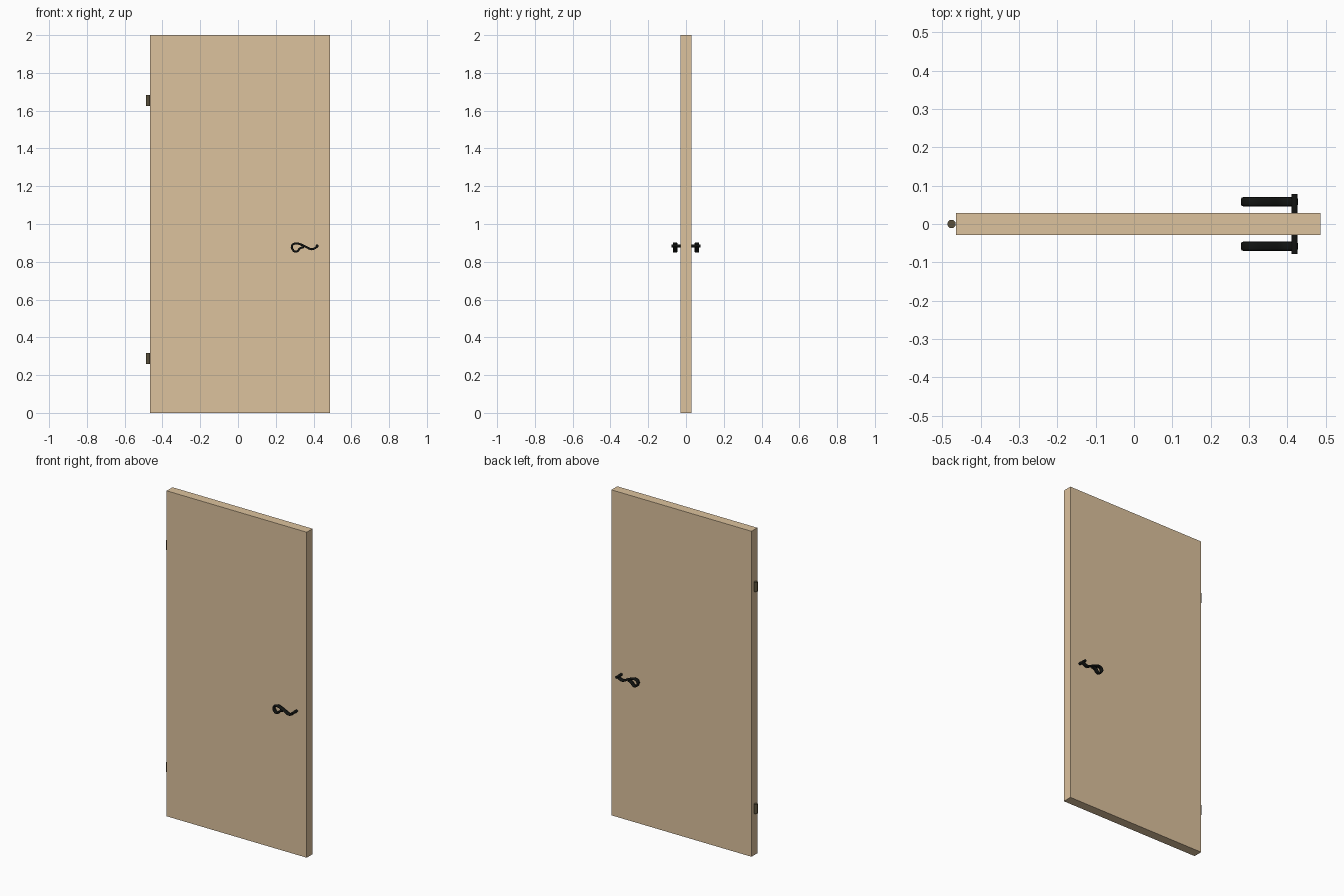
import bpy, bmesh, math
from mathutils import Vector

if "Cube" in bpy.data.objects:
    bpy.data.objects.remove(bpy.data.objects["Cube"])


def material(name, color):
    m = bpy.data.materials.new(name)
    m.diffuse_color = (*color, 1)
    m.use_nodes = True
    m.node_tree.nodes["Principled BSDF"].inputs["Base Color"].default_value = m.diffuse_color
    return m


wood = material("wood", (0.72, 0.54, 0.34))
bronze = material("bronze", (0.10, 0.08, 0.045))
black = material("black_iron", (0.006, 0.007, 0.006))


def cylinder(name, radius, depth, loc, rot, sides, mat):
    bpy.ops.mesh.primitive_cylinder_add(vertices=sides, radius=radius, depth=depth,
                                        location=loc, rotation=rot)
    ob = bpy.context.object
    ob.name = name
    ob.data.materials.append(mat)
    return ob


def smooth_path(pts, steps):
    # Catmull-Rom through the points
    p = [2 * pts[0] - pts[1]] + pts + [2 * pts[-1] - pts[-2]]
    out = []
    for i in range(1, len(p) - 2):
        a, b, c, d = p[i - 1:i + 3]
        for s in range(steps):
            t = s / steps
            out.append(0.5 * (2 * b + (c - a) * t + (2 * a - 5 * b + 4 * c - d) * t * t
                              + (3 * b - a - 3 * c + d) * t ** 3))
    return out + [pts[-1]]


def lever(name, y, half_width, r):
    # curled strap swept with a rounded-edge section
    pts = [Vector((x, 0, z)) for x, z in [
        (0.424, 0.887), (0.408, 0.872), (0.385, 0.867), (0.35, 0.884), (0.315, 0.897),
        (0.291, 0.892), (0.285, 0.874), (0.299, 0.855), (0.316, 0.857),
        (0.328, 0.871), (0.348, 0.878)]]
    path = smooth_path(pts, 5)
    section = []
    for side in (1, -1):
        for k in range(5):
            a = math.pi * k / 4
            section.append((side * r * math.cos(a),
                            side * (half_width - r + r * math.sin(a))))
    bm = bmesh.new()
    rings = []
    for i, c in enumerate(path):
        t = (path[min(i + 1, len(path) - 1)] - path[max(i - 1, 0)]).normalized()
        n = Vector((-t.z, 0, t.x))
        rings.append([bm.verts.new(c + n * u + Vector((0, y + v, 0))) for u, v in section])
    count = len(section)
    for a, b in zip(rings, rings[1:]):
        for k in range(count):
            j = (k + 1) % count
            bm.faces.new((a[k], a[j], b[j], b[k]))
    bm.faces.new(rings[0])
    bm.faces.new(rings[-1][::-1])
    bmesh.ops.recalc_face_normals(bm, faces=bm.faces)
    me = bpy.data.meshes.new(name)
    bm.to_mesh(me)
    bm.free()
    me.materials.append(black)
    ob = bpy.data.objects.new(name, me)
    bpy.context.collection.objects.link(ob)
    bpy.context.view_layer.objects.active = ob
    bpy.ops.object.select_all(action='DESELECT')
    ob.select_set(True)
    bpy.ops.object.shade_smooth_by_angle(angle=math.radians(50))


# door panel
bpy.ops.mesh.primitive_cube_add(size=1, location=(0.011, 0, 1))
door = bpy.context.object
door.name = "door_panel"
door.scale = (0.952, 0.057, 2)
bpy.ops.object.transform_apply(location=False, rotation=False, scale=True)
door.data.materials.append(wood)

# hinge barrels
for label, z in (("lower", 0.288), ("upper", 1.653)):
    cylinder(label + "_hinge", 0.011, 0.058, (-0.476, 0, z), (0, 0, 0), 16, bronze)

# spindle through the door and a lever on each side
spindle = cylinder("handle_spindle", 0.008, 0.156, (0.419, 0, 0.884),
                   (math.pi / 2, 0, 0), 16, black)
bpy.ops.object.shade_smooth_by_angle()
for label, y in (("front", -0.058), ("back", 0.058)):
    lever(label + "_lever", y, 0.012, 0.0055)
